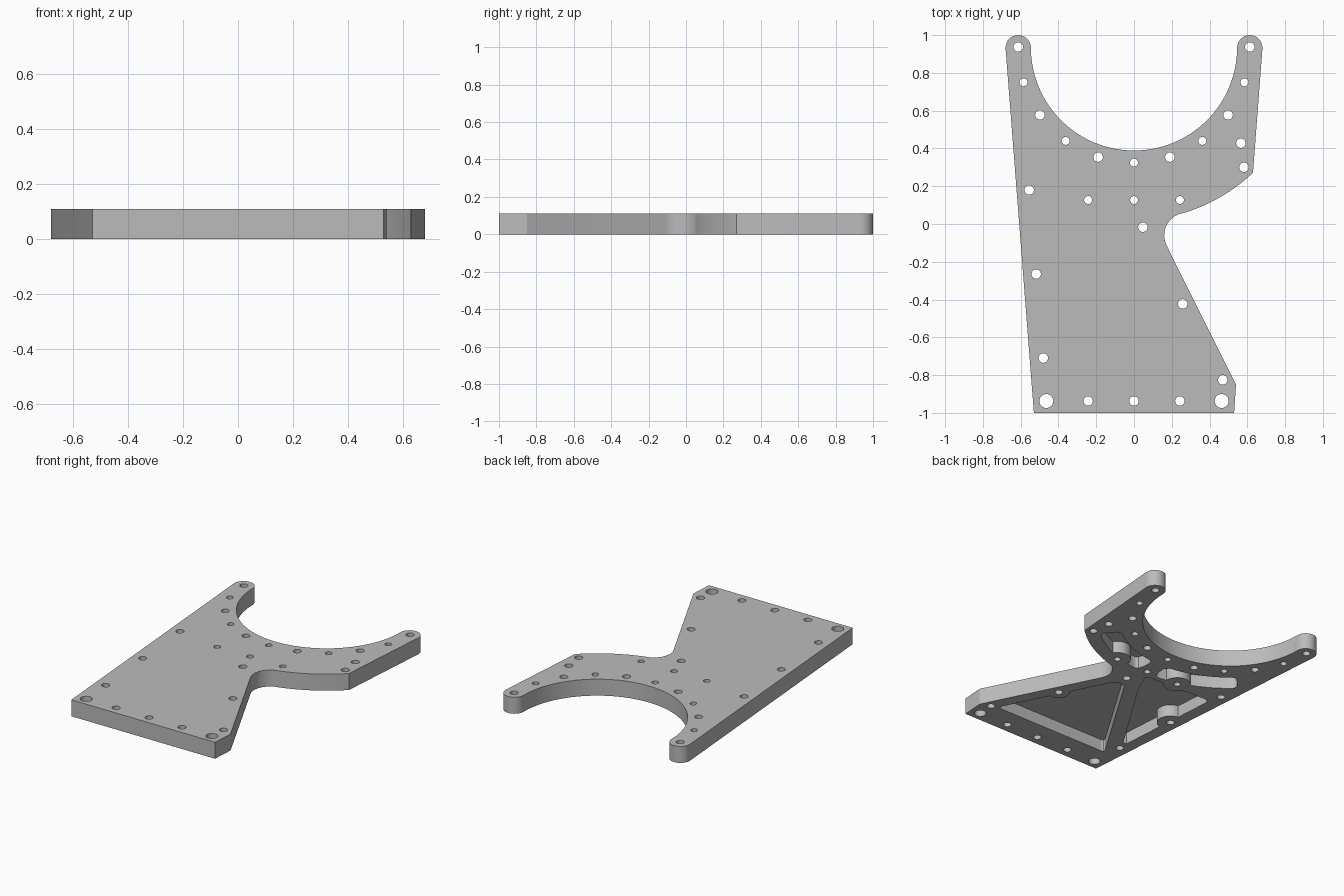
import bpy, bmesh, math
from mathutils import Vector

THICK = 0.11          # plate thickness
DEPTH = 0.08          # pocket depth from the underside
HUB = Vector((0, 0.935))   # centre of the large round cut-out

if "Cube" in bpy.data.objects:
    bpy.data.objects.remove(bpy.data.objects["Cube"], do_unlink=True)


def arc(center, radius, start, end, steps):
    """Points along an arc, angles in degrees."""
    pts = []
    for i in range(steps + 1):
        a = math.radians(start + (end - start) * i / steps)
        pts.append(Vector((center[0] + radius * math.cos(a), center[1] + radius * math.sin(a))))
    return pts


def rounded(corners, size, steps=6):
    """Polygon with its corners eased by short curves."""
    pts = []
    corners = [Vector(c) for c in corners]
    for i, c in enumerate(corners):
        a = c + (corners[i - 1] - c).normalized() * size
        b = c + (corners[(i + 1) % len(corners)] - c).normalized() * size
        for k in range(steps + 1):
            t = k / steps
            pts.append(a * (1 - t) ** 2 + c * 2 * t * (1 - t) + b * t * t)
    return pts


def ring_slot(a0, a1, r0, r1, side, ease=0.04):
    """Curved slot around the hub; angles measured from straight down."""
    mid = (r0 + r1) / 2
    s0, s1 = math.radians(a0) * mid, math.radians(a1) * mid
    flat = rounded([(s0, r0), (s1, r0), (s1, r1), (s0, r1)], ease)
    pts = []
    for i, p in enumerate(flat):
        q = flat[(i + 1) % len(flat)]
        n = max(1, int((q - p).length / 0.02))
        for k in range(n):
            s, r = p.lerp(q, k / n)
            pts.append(HUB + Vector((side * r * math.sin(s / mid), -r * math.cos(s / mid))))
    return pts


def prisms(name, outlines, z0, z1):
    """One object made of upright prisms over the given outlines."""
    bm = bmesh.new()
    for pts in outlines:
        low = [bm.verts.new((p[0], p[1], z0)) for p in pts]
        high = [bm.verts.new((p[0], p[1], z1)) for p in pts]
        bm.faces.new(low)
        bm.faces.new(high)
        for i in range(len(pts)):
            j = (i + 1) % len(pts)
            bm.faces.new((low[i], low[j], high[j], high[i]))
    bmesh.ops.recalc_face_normals(bm, faces=bm.faces)
    mesh = bpy.data.meshes.new(name)
    bm.to_mesh(mesh)
    bm.free()
    obj = bpy.data.objects.new(name, mesh)
    bpy.context.collection.objects.link(obj)
    return obj


def cut(target, cutter):
    """Subtract the cutter, then remove it."""
    mod = target.modifiers.new("cut", 'BOOLEAN')
    mod.operation = 'DIFFERENCE'
    mod.solver = 'EXACT'
    mod.object = cutter
    cutter.hide_render = True
    bpy.context.view_layer.update()
    graph = bpy.context.evaluated_depsgraph_get()
    mesh = bpy.data.meshes.new_from_object(target.evaluated_get(graph))
    target.modifiers.clear()
    target.data = mesh
    bpy.data.objects.remove(cutter, do_unlink=True)


def circles(spots, radius, steps=24):
    return [arc(s, radius, 0, 360, steps)[:-1] for s in spots]


def both(spots):
    return [(side * x, y) for x, y in spots for side in (-1, 1)]


# Plate outline, counter-clockwise from the front left corner
tip = 0.067
outline = [(-0.53, -1), (0.53, -1), (0.54, -0.85)]
outline += arc((0.28, -0.06), 0.12, 206.5, 105.7, 16)       # waist
outline += arc(HUB, 0.915, -74.3, -46.5, 14)                # outer sweep
outline += arc((0.613, 0.933), tip, -4, 180, 20)            # arm tip
outline += arc(HUB, 0.546, 0, -180, 64)[1:-1]               # round cut-out
outline += arc((-0.613, 0.933), tip, 0, 184, 20)            # other arm tip
plate = prisms("mounting_plate", [outline], 0, THICK)

# Underside pockets, with round bosses left standing around the holes
pockets = [
    rounded([(-0.44, -0.81), (0.43, -0.81), (0.07, -0.09), (0.0, -0.09)], 0.035),
    rounded([(-0.475, -0.68), (-0.09, -0.06), (-0.03, 0.08), (-0.53, 0.10)], 0.04),
    ring_slot(4.5, 43, 0.69, 0.825, -1),
    ring_slot(4.5, 40, 0.69, 0.825, 1),
]
pocket_cutter = prisms("pocket_cutter", pockets, -0.05, DEPTH)
bosses = circles([(-0.518, -0.265), (-0.243, 0.127), (0.243, 0.127)], 0.085)
bosses += circles([(0.258, -0.423), (-0.48, -0.71), (0.0, 0.127),
                   (0.047, -0.017), (-0.555, 0.18)], 0.07)
cut(pocket_cutter, prisms("bosses", bosses, -0.1, 0.2))
cut(plate, pocket_cutter)

# Through holes
wide = both([(0.464, -0.937)])
medium = both([(0.243, -0.937), (0.19, 0.354), (0.498, 0.577), (0.613, 0.937)])
medium += [(0, -0.937), (0.47, -0.825), (-0.48, -0.71), (0.258, -0.423), (-0.518, -0.265),
           (0.047, -0.017), (-0.555, 0.18), (0.582, 0.30), (0.566, 0.428)]
small = both([(0.243, 0.127), (0.362, 0.44), (0.585, 0.75)]) + [(0, 0.127), (0, 0.325)]
holes = circles(wide, 0.037) + circles(medium, 0.025) + circles(small, 0.021)
cut(plate, prisms("hole_cutter", holes, -0.05, 0.2))

# Single grey finish
grey = bpy.data.materials.new("plain_grey")
grey.use_nodes = True
colour = (0.5, 0.5, 0.5, 1)
grey.diffuse_color = colour
grey.node_tree.nodes["Principled BSDF"].inputs["Base Color"].default_value = colour
plate.data.materials.clear()
plate.data.materials.append(grey)
for face in plate.data.polygons:
    face.material_index = 0

bpy.ops.object.select_all(action='DESELECT')
plate.select_set(True)
bpy.context.view_layer.objects.active = plate
bpy.ops.object.shade_smooth_by_angle(angle=math.radians(30))
